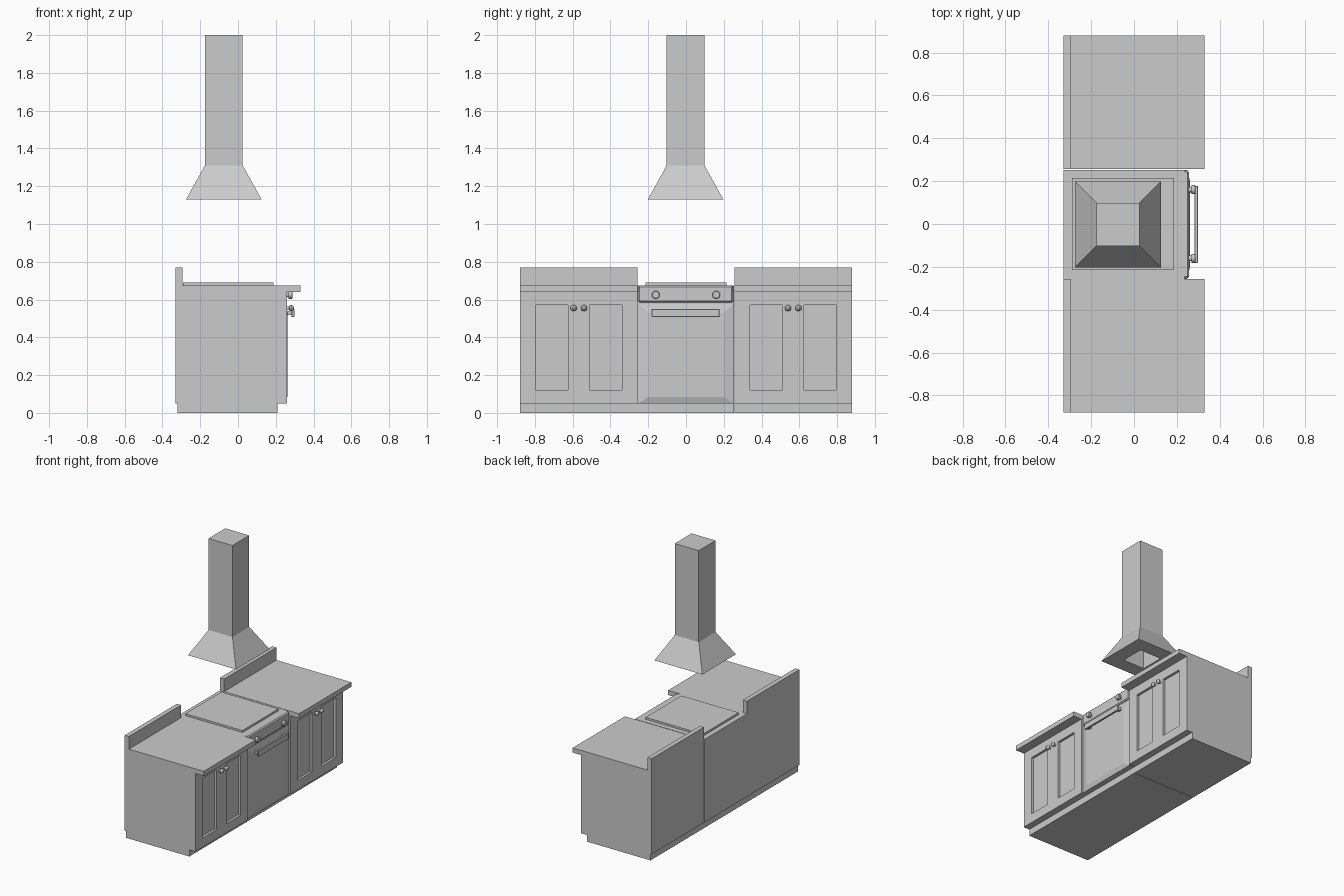
import bpy, bmesh
from mathutils import Vector, Matrix

cube = bpy.data.objects.get("Cube")
if cube:
    bpy.data.objects.remove(cube, do_unlink=True)

grey = bpy.data.materials.new("plain_grey")
grey.use_nodes = True
colour = (0.6, 0.6, 0.6, 1)
grey.diffuse_color = colour
grey.node_tree.nodes["Principled BSDF"].inputs["Base Color"].default_value = colour


def finish(name, bm, smooth=False):
    bmesh.ops.recalc_face_normals(bm, faces=bm.faces)
    for f in bm.faces:
        f.smooth = smooth
    mesh = bpy.data.meshes.new(name)
    bm.to_mesh(mesh)
    bm.free()
    mesh.materials.append(grey)
    obj = bpy.data.objects.new(name, mesh)
    bpy.context.collection.objects.link(obj)
    return obj


def prism(bm, profile, y0, y1):
    """Extrude an x-z profile along y."""
    face = bm.faces.new([bm.verts.new((x, y0, z)) for x, z in profile])
    new = bmesh.ops.extrude_face_region(bm, geom=[face])["geom"]
    bmesh.ops.translate(bm, vec=(0, y1 - y0, 0),
                        verts=[v for v in new if isinstance(v, bmesh.types.BMVert)])


def box(name, x0, x1, y0, y1, z0, z1, bevel=0):
    bm = bmesh.new()
    prism(bm, [(x0, z0), (x1, z0), (x1, z1), (x0, z1)], y0, y1)
    if bevel:
        bmesh.ops.bevel(bm, geom=bm.edges[:], offset=bevel, segments=1, affect='EDGES')
    return finish(name, bm)


def lathe(name, y, z, profile, sides=16):
    """Turn (x, radius) pairs around an axis along x."""
    bm = bmesh.new()
    verts = [bm.verts.new((x, y + r, z)) for x, r in profile]
    edges = [bm.edges.new(pair) for pair in zip(verts, verts[1:])]
    bmesh.ops.spin(bm, geom=verts + edges, cent=(0, y, z), axis=(1, 0, 0),
                   angle=6.283185, steps=sides)
    bmesh.ops.remove_doubles(bm, verts=bm.verts, dist=0.0002)
    obj = finish(name, bm, True)
    bpy.context.view_layer.objects.active = obj
    obj.select_set(True)
    bpy.ops.object.shade_smooth_by_angle()
    obj.select_set(False)


def body_profile(front):
    return [(-0.32, 0), (0.21, 0), (0.21, 0.05), (front, 0.05),
            (front, 0.64), (-0.33, 0.64), (-0.33, 0.05), (-0.32, 0.05)]


INNER, OUTER = 0.257, 0.88
PANELS = ((0.34, 0.51), (0.625, 0.795))
PANEL_Z = (0.12, 0.57)


def cabinet(side, label):
    ends = sorted((side * INNER, side * OUTER))
    bm = bmesh.new()
    prism(bm, body_profile(0.26), *ends)
    bmesh.ops.recalc_face_normals(bm, faces=bm.faces)

    # Cut the front face and sink the two door panels
    cuts = [((0, side * y, 0), (0, 1, 0)) for p in PANELS for y in p]
    cuts += [((0, 0, z), (0, 0, 1)) for z in PANEL_Z]
    for co, no in cuts:
        front = [f for f in bm.faces if f.calc_center_median().x > 0.259]
        edges = {e for f in front for e in f.edges}
        verts = {v for f in front for v in f.verts}
        bmesh.ops.bisect_plane(bm, geom=front + list(edges) + list(verts),
                               plane_co=co, plane_no=no)
    panels = []
    for f in bm.faces:
        c = f.calc_center_median()
        if (c.x > 0.259 and PANEL_Z[0] < c.z < PANEL_Z[1]
                and any(a < abs(c.y) < b for a, b in PANELS)):
            panels.append(f)
    sunk = bmesh.ops.extrude_discrete_faces(bm, faces=panels)["faces"]
    bmesh.ops.translate(bm, vec=(-0.018, 0, 0), verts=[v for f in sunk for v in f.verts])
    bmesh.ops.dissolve_limit(bm, angle_limit=0.01, verts=bm.verts, edges=bm.edges)
    finish(label + "_cabinet", bm)

    # Worktop, backsplash and door knobs
    box(label + "_worktop", -0.33, 0.33, *ends, 0.64, 0.675)
    box(label + "_backsplash", -0.33, -0.295, *ends, 0.675, 0.77)
    for i, y in enumerate((0.54, 0.595)):
        lathe(f"{label}_door_knob_{i + 1}", side * y, 0.555,
              [(0.255, 0.008), (0.27, 0.008), (0.273, 0.014), (0.281, 0.017),
               (0.289, 0.014), (0.295, 0.007), (0.296, 0)])


cabinet(1, "far")
cabinet(-1, "near")

# Cooker body, top and raised hob
Y0, Y1 = -INNER, 0.253
bm = bmesh.new()
prism(bm, body_profile(0.245), Y0, Y1)
finish("cooker_body", bm)
box("cooker_top", -0.33, 0.235, Y0, Y1, 0.64, 0.675)
box("hob_plate", -0.29, 0.187, -0.214, 0.214, 0.675, 0.69)
box("control_panel", 0.2, 0.257, Y0 + 0.003, Y1 - 0.003, 0.585, 0.675, 0.008)


def frustum(bm, lower, upper):
    """Join two four-cornered rings; return the face on each end."""
    a, b = ([bm.verts.new(p) for p in ring] for ring in (lower, upper))
    for i in range(4):
        j = (i + 1) % 4
        bm.faces.new((a[i], a[j], b[j], b[i]))
    return a, b


def ring_yz(x, y, z0, z1):
    return [(x, -y, z0), (x, y, z0), (x, y, z1), (x, -y, z1)]


# Oven door with sloping margins
bm = bmesh.new()
back, front = frustum(bm, ring_yz(0.25, 0.252, 0.05, 0.577), ring_yz(0.261, 0.2, 0.085, 0.53))
bm.faces.new(front)
frustum(bm, ring_yz(0.24, 0.252, 0.05, 0.577), ring_yz(0.25, 0.252, 0.05, 0.577))
bmesh.ops.remove_doubles(bm, verts=bm.verts, dist=0.0001)
finish("oven_door", bm)

# Oven handle with brackets, and control knobs
box("oven_handle", 0.283, 0.298, -0.182, 0.178, 0.508, 0.55, 0.002)
for i, y in enumerate((-0.16, 0.16)):
    box(f"handle_bracket_{i + 1}", 0.25, 0.285, y - 0.012, y + 0.012, 0.518, 0.54)
    lathe(f"control_knob_{i + 1}", y, 0.625,
          [(0.25, 0.012), (0.268, 0.012), (0.268, 0.021), (0.285, 0.021),
           (0.288, 0.018), (0.288, 0)])

# Extractor hood: flue, flared canopy and an open duct underneath
CX, CY = -0.075, -0.002


def ring_xy(z, h):
    return [(CX - h, CY - h, z), (CX + h, CY - h, z), (CX + h, CY + h, z), (CX - h, CY + h, z)]


bm = bmesh.new()
stages = [(1.9, 0.09), (1.13, 0.09), (1.13, 0.2), (1.31, 0.1), (2.0, 0.1)]
for low, high in zip(stages, stages[1:]):
    frustum(bm, ring_xy(*low), ring_xy(*high))
for z, h in (stages[0], stages[-1]):
    bm.faces.new([bm.verts.new(p) for p in ring_xy(z, h)])
bmesh.ops.remove_doubles(bm, verts=bm.verts, dist=0.0001)
finish("extractor_hood", bm)
